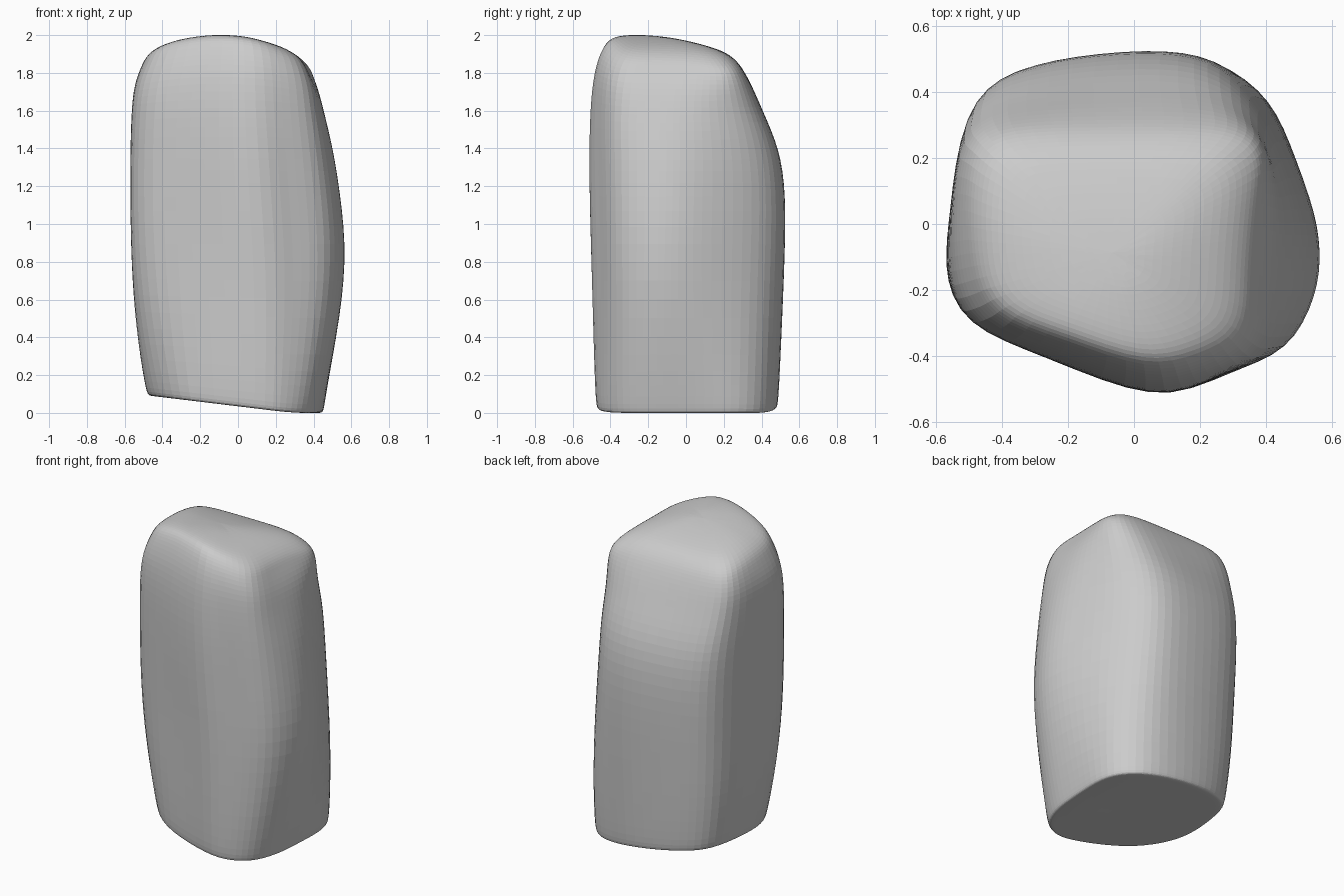
import bpy, bmesh

if "Cube" in bpy.data.objects:
    bpy.data.objects.remove(bpy.data.objects["Cube"])

# Plan outlines: foot, widest section and top rim (same point order)
FOOT = [(.10, -.47), (.25, -.44), (.36, -.36), (.42, -.22), (.44, -.08), (.45, .10),
        (.44, .28), (.34, .42), (.15, .48), (-.10, .475), (-.30, .42), (-.42, .32),
        (-.47, .10), (-.47, -.10), (-.38, -.27), (-.20, -.40)]
MID = [(.08, -.52), (.28, -.45), (.46, -.38), (.55, -.22), (.565, -.08), (.53, .07),
       (.42, .30), (.30, .45), (.15, .52), (-.10, .515), (-.35, .46), (-.49, .33),
       (-.545, .05), (-.565, -.13), (-.50, -.29), (-.25, -.40)]
TOP = [(.04, -.40), (.20, -.37), (.33, -.30), (.35, -.15), (.36, -.02), (.37, .10),
       (.37, .21), (.30, .27), (.15, .29), (-.10, .29), (-.35, .28), (-.46, .22),
       (-.48, .05), (-.47, -.10), (-.41, -.24), (-.20, -.32)]

# Levels: z, blend (-1 foot, 0 mid, 1 top), xmin, xmax, ymin, ymax
LEVELS = [(.03, -1, -.48, .455, -.48, .485),
          (.40, -.6, -.532, .517, -.495, .5),
          (.80, -.15, -.56, .565, -.51, .515),
          (1.15, .12, -.567, .537, -.52, .518),
          (1.40, .30, -.565, .500, -.52, .483),
          (1.60, .55, -.557, .457, -.511, .410),
          (1.75, .80, -.542, .422, -.492, .352),
          (1.85, 1, -.508, .385, -.460, .302)]
RIM = (-.475, .353, -.42, .262)


def top_z(x, y):
    a, b = .57 * (x + .1) ** 2, .35 * (y + .3) ** 2
    return 2.003 - (a ** 3 + b ** 3) ** (1 / 3)


def base_z(x):
    return max(0, .035 - .12 * x)


def section(t, x0, x1, y0, y1):
    """Blend two outlines and fit them to the given extents."""
    other = TOP if t > 0 else FOOT
    pts = [(a + (c - a) * abs(t), b + (d - b) * abs(t)) for (a, b), (c, d) in zip(MID, other)]
    xs, ys = zip(*pts)

    def fit(v, vals, lo, hi):
        return lo + (v - min(vals)) / (max(vals) - min(vals)) * (hi - lo)
    return [(fit(x, xs, x0, x1), fit(y, ys, y0, y1)) for x, y in pts]


def push(a, p, b):
    """Offset p so the subdivided surface passes close to it."""
    return tuple(q + (2 * q - u - v) / 6 for u, q, v in zip(a, p, b))


rings = []
# Flat tilted underside
foot = section(-1, -.465, .445, -.467, .475)
for s in (.3, .7, .95, 1):
    rings.append([(x * s, y * s, base_z(x * s)) for x, y in foot])
# Side walls
for z, t, *ext in LEVELS:
    ring = []
    for x, y in section(t, *ext):
        low = base_z(x) * max(0, 1 - z / .8)
        lift = .7 * max(0, t) ** 2 * (top_z(x, y) - 1.93)
        ring.append((x, y, z + low + lift))
    rings.append(ring)
# Domed, sloping top
cx, cy = -.07, -.09
rim = section(1, *RIM)
for s, drop in ((1, .028), (.86, .003), (.6, 0), (.3, 0)):
    pts = [(cx + (x - cx) * s, cy + (y - cy) * s) for x, y in rim]
    rings.append([(x, y, top_z(x, y) - drop) for x, y in pts])

# Compensate for subdivision shrinkage, around the rings and up the walls
n = len(MID)
rings = [[push(r[i - 1], r[i], r[(i + 1) % n]) for i in range(n)] for r in rings]
walls = range(5, len(rings) - 3)
rings = [[push(rings[k - 1][i], r[i], rings[k + 1][i]) for i in range(n)] if k in walls else r
         for k, r in enumerate(rings)]

# Skin the rings
bm = bmesh.new()
loops = [[bm.verts.new(p) for p in r] for r in rings]
for lo, hi in zip(loops, loops[1:]):
    for i in range(n):
        j = (i + 1) % n
        bm.faces.new((lo[i], lo[j], hi[j], hi[i]))
bottom = bm.verts.new((0, 0, base_z(0)))
peak = bm.verts.new((cx, cy, top_z(cx, cy)))
for i in range(n):
    j = (i + 1) % n
    bm.faces.new((loops[0][j], loops[0][i], bottom))
    bm.faces.new((loops[-1][i], loops[-1][j], peak))
bmesh.ops.recalc_face_normals(bm, faces=bm.faces[:])

mesh = bpy.data.meshes.new("standing_stone")
bm.to_mesh(mesh)
bm.free()
stone = bpy.data.objects.new("standing_stone", mesh)
bpy.context.collection.objects.link(stone)
sub = stone.modifiers.new("rounding", 'SUBSURF')
sub.levels = sub.render_levels = 2
